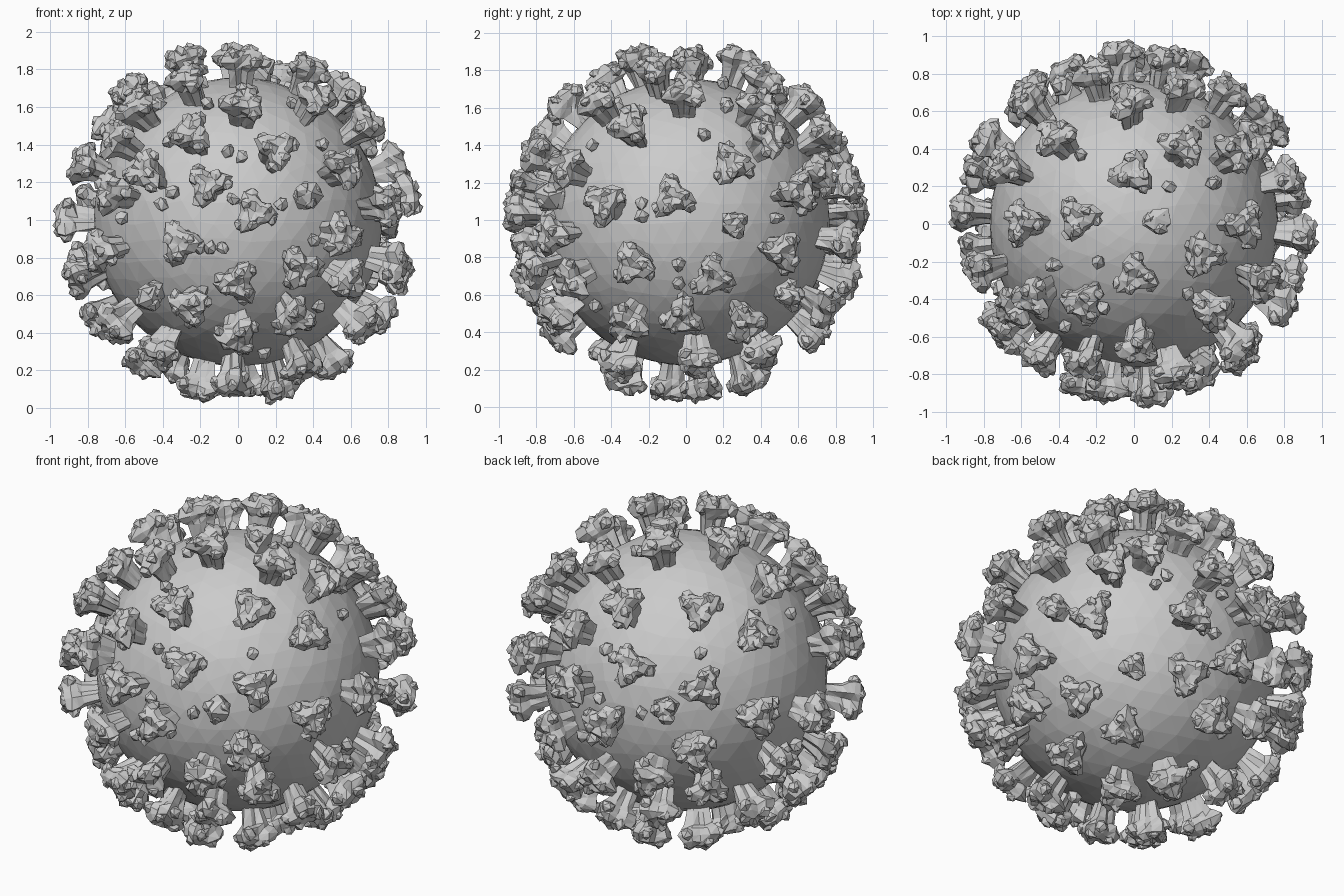
import bpy, bmesh, math, random
from mathutils import Vector, Matrix

if "Cube" in bpy.data.objects:
    bpy.data.objects.remove(bpy.data.objects["Cube"])

random.seed(4)
CENTRE = Vector((0, 0, 0.99))


def finish(bm, name):
    bmesh.ops.recalc_face_normals(bm, faces=bm.faces)
    mesh = bpy.data.meshes.new(name)
    bm.to_mesh(mesh)
    bm.free()
    ob = bpy.data.objects.new(name, mesh)
    ob.location = CENTRE
    bpy.context.collection.objects.link(ob)
    return ob


def frame(direction):
    q = Vector(direction).normalized().to_track_quat('Z', 'Y')
    return q.to_matrix().to_4x4() @ Matrix.Rotation(random.uniform(0, 6.28), 4, 'Z')


def front(x, z, r):
    return (x, -math.sqrt(r * r - x * x - z * z), z)


def right(y, z, r):
    return (math.sqrt(r * r - y * y - z * z), y, z)


def top(x, y, r):
    return (x, y, math.sqrt(r * r - x * x - y * y))


def half_turn(dirs):
    return dirs + [(-x, -y, z) for x, y, z in dirs]


def add_lump(bm, m, h, radius, offset=0.0, angle=0.0):
    local = Matrix.Translation((offset * math.cos(angle), offset * math.sin(angle), h))
    res = bmesh.ops.create_icosphere(bm, subdivisions=1, radius=radius, matrix=m @ local)
    for v in res['verts']:
        v.co += Vector([random.uniform(-.2, .2) * radius for _ in range(3)])


# distance from centre, mean radius, strength of the three lobes
PROFILE = [(.70, .046, .28), (.78, .054, .32), (.855, .066, .32), (.878, .084, .34),
           (.912, .102, .32), (.948, .088, .28), (.970, .050, .20)]


def add_spike(bm, direction):
    m = frame(direction)
    n, rings = 12, []
    for i, (h, r, lobe) in enumerate(PROFILE):
        jit = .004 if i < 2 else .011
        ring = []
        for k in range(n):
            a = 2 * math.pi * k / n
            rr = r * (1 + lobe * math.cos(3 * a)) + random.uniform(-jit, jit)
            hh = h + random.uniform(-jit, jit) * .8
            ring.append(bm.verts.new(m @ Vector((rr * math.cos(a), rr * math.sin(a), hh))))
        rings.append(ring)
    for a, b in zip(rings, rings[1:]):
        for k in range(n):
            j = (k + 1) % n
            bm.faces.new((a[k], a[j], b[j]))
            bm.faces.new((a[k], b[j], b[k]))
    tip = bm.verts.new(m @ Vector((0, 0, .955)))
    for k in range(n):
        bm.faces.new((rings[-1][k], rings[-1][(k + 1) % n], tip))
    bm.faces.new(rings[0][::-1])
    # knobbly lumps at the lobes of the head
    for k in range(3):
        a = 2 * math.pi * k / 3
        add_lump(bm, m, .952, .034, .066, a + .35)
        add_lump(bm, m, .908, .036, .100, a - .30)


# spike directions, repeated by a half turn about z
R = .93
pairs = [front(*p, R) for p in [
    (-.255, .48), (.21, .39), (-.165, .2), (.09, .05), (-.51, .27), (-.31, -.12),
    (0, -.33), (.34, -.25), (-.255, -.46), (.31, -.52), (0, -.62), (.57, -.07),
    (.60, -.32), (.58, .30), (.03, .65)]]
pairs += [right(*p, R) for p in [
    (-.31, .53), (.25, .31), (-.45, .10), (-.29, -.235), (.145, -.3),
    (.53, -.165), (-.02, -.52), (-.325, -.555), (.33, -.555), (.61, .165), (.46, .46)]]
pairs += [top(*p, R) for p in [
    (-.27, -.43), (.43, -.48), (.01, -.28), (.60, -.01), (.55, .40)]]
pairs += [(.42, .42, -.71), (.53, .06, -.76), (.21, .10, -.91), (.02, .33, -.87),
          (.36, -.37, -.80)]
spikes = half_turn(pairs) + [top(-.30, .03, R), top(.38, -.17, R),
                             right(-.07, .13, R), (-.93, .07, 0)]

bm = bmesh.new()
for d in spikes:
    add_spike(bm, d)
finish(bm, "surface_spikes")

# rounded pods sitting on the shell
P = .83
pods = half_turn([front(.37, .14, P), (.46, .54, -.39)])
pods += [right(.26, -.01, P), top(.12, .02, P)]
bm = bmesh.new()
for d in pods:
    m = frame(d)
    add_lump(bm, m, .79, .070)
    add_lump(bm, m, .835, .074)
    for k in range(3):
        add_lump(bm, m, .855, .042, .042, k * 2.09)
finish(bm, "pods")

# small knobs on the shell
K = .79
knobs = [front(*p, K) for p in [
    (-.16, .63), (-.37, .43), (-.05, .38), (.02, .35), (.45, .41), (-.35, .16), (-.41, .09),
    (-.03, .12), (.23, .09), (-.15, -.14), (-.08, -.14), (.41, -.10), (-.44, -.34),
    (.14, -.70), (.43, -.45)]]
knobs += [right(*p, K) for p in [
    (.10, .47), (.22, .62), (-.24, .10), (-.24, .03), (-.04, -.23), (-.04, -.33), (.49, .02)]]
knobs += [top(*p, K) for p in [(.19, .20), (.42, .22), (-.29, .37)]]
bm = bmesh.new()
for d in half_turn(knobs):
    add_lump(bm, frame(d), .788, .038)
finish(bm, "knobs")

# faceted shell
bm = bmesh.new()
bmesh.ops.create_icosphere(bm, subdivisions=4, radius=.768)
for v in bm.verts:
    tangent = Vector([random.uniform(-.015, .015) for _ in range(3)])
    v.co = (v.co + tangent).normalized() * (.768 + random.uniform(-.0015, .0015))
finish(bm, "shell")
